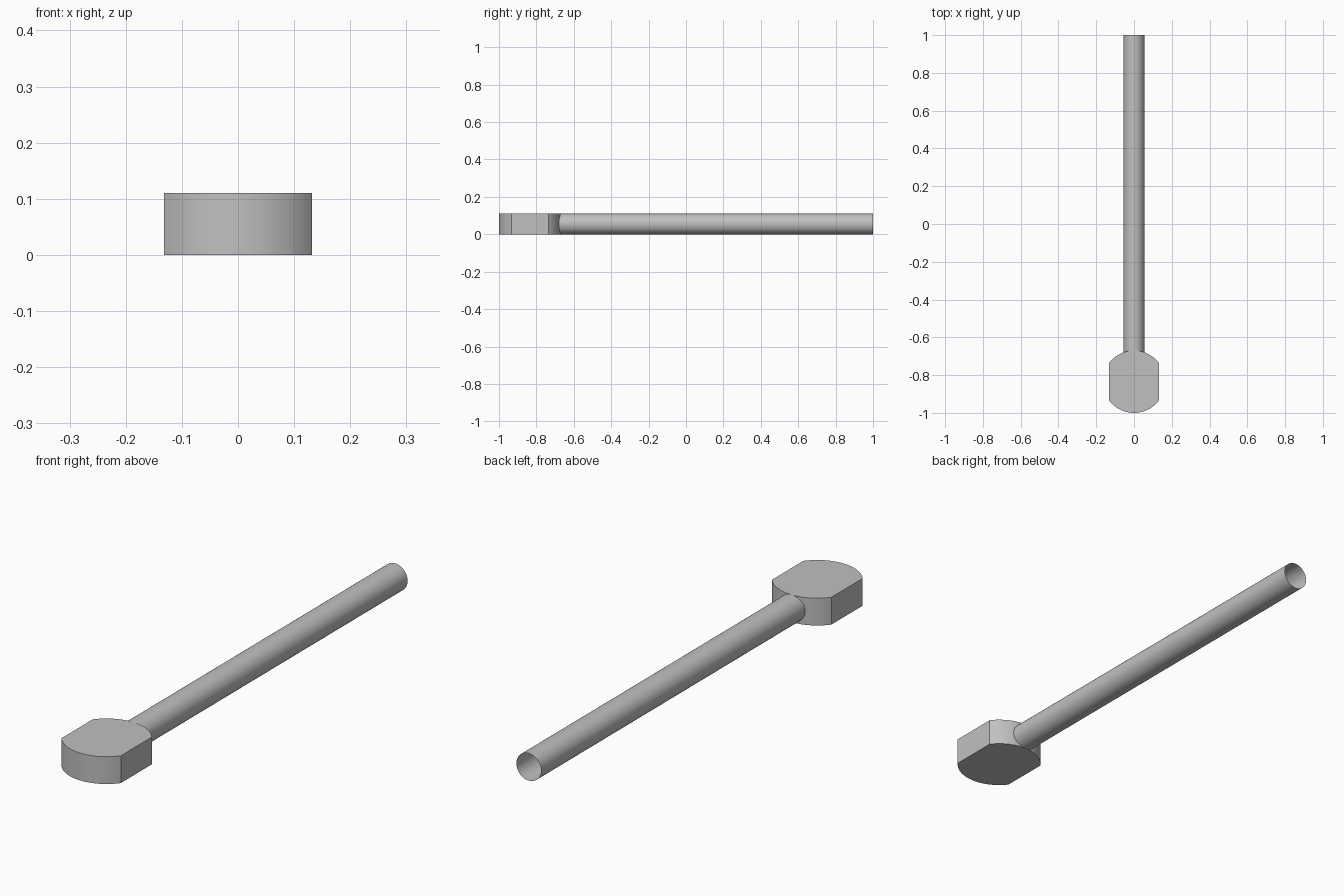
import bpy, bmesh, math

cube = bpy.data.objects.get("Cube")
if cube:
    bpy.data.objects.remove(cube, do_unlink=True)

HEIGHT = 0.11       # head thickness and tube diameter
HEAD_Y = -0.835     # centre of the round head
HEAD_R = 0.165
FLAT_X = 0.132      # half width across the flats

grey = bpy.data.materials.new("plain grey")
grey.use_nodes = True
colour = (0.53, 0.53, 0.53, 1)
grey.diffuse_color = colour
grey.node_tree.nodes["Principled BSDF"].inputs["Base Color"].default_value = colour


def finish(name, bm):
    bmesh.ops.recalc_face_normals(bm, faces=bm.faces)
    mesh = bpy.data.meshes.new(name)
    bm.to_mesh(mesh)
    bm.free()
    obj = bpy.data.objects.new(name, mesh)
    bpy.context.collection.objects.link(obj)
    mesh.materials.append(grey)
    bpy.ops.object.select_all(action="DESELECT")
    obj.select_set(True)
    bpy.context.view_layer.objects.active = obj
    bpy.ops.object.shade_smooth_by_angle(angle=math.radians(30))
    return obj


# Head: disc with two flat sides, outlined by a front and a back arc
bm = bmesh.new()
half = math.asin(FLAT_X / HEAD_R)
steps = 32
outline = []
for middle in (-math.pi / 2, math.pi / 2):
    for i in range(steps + 1):
        a = middle - half + 2 * half * i / steps
        outline.append(bm.verts.new((HEAD_R * math.cos(a),
                                     HEAD_Y + HEAD_R * math.sin(a), 0)))
base = bm.faces.new(outline)
top = bmesh.ops.extrude_face_region(bm, geom=[base])["geom"]
bmesh.ops.translate(bm, vec=(0, 0, HEIGHT),
                    verts=[v for v in top if isinstance(v, bmesh.types.BMVert)])
finish("head", bm)

# Handle: open thin tube, its near rim fitted to the curved back of the head
bm = bmesh.new()
radius = HEIGHT / 2
sides = 64
rims = []
for far in (False, True):
    rim = []
    for i in range(sides):
        a = 2 * math.pi * i / sides
        x = radius * math.cos(a)
        y = 1 if far else HEAD_Y + math.sqrt(HEAD_R ** 2 - x ** 2)
        rim.append(bm.verts.new((x, y, radius + radius * math.sin(a))))
    rims.append(rim)
near, end = rims
for i in range(sides):
    j = (i + 1) % sides
    bm.faces.new((near[i], end[i], end[j], near[j]))
finish("handle_tube", bm)
